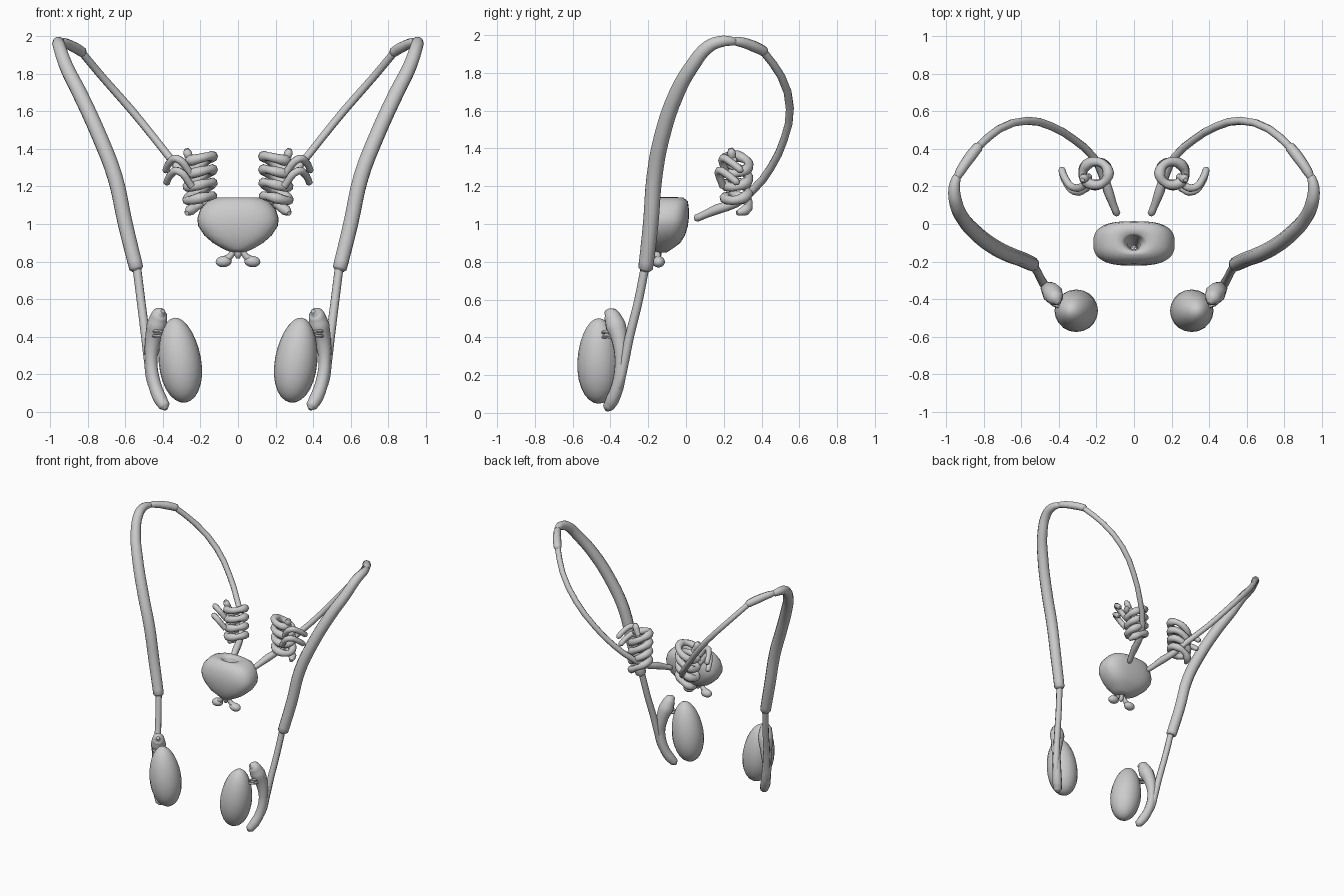
import bpy, bmesh, math
from mathutils import Vector, Matrix

if "Cube" in bpy.data.objects:
    bpy.data.objects.remove(bpy.data.objects["Cube"])

mat = bpy.data.materials.new("pale grey")
mat.diffuse_color = (0.6, 0.6, 0.6, 1)
mat.use_nodes = True
mat.node_tree.nodes["Principled BSDF"].inputs["Base Color"].default_value = mat.diffuse_color


def finish(ob, angle=50):
    ob.data.materials.clear()
    ob.data.materials.append(mat)
    bpy.ops.object.select_all(action='DESELECT')
    ob.select_set(True)
    bpy.context.view_layer.objects.active = ob
    if ob.type == 'CURVE':
        bpy.ops.object.convert(target='MESH')
    bpy.ops.object.shade_smooth_by_angle(angle=math.radians(angle))


def tube(name, pts, s=1, steps=4, sides=2):
    """Round tube through (x, y, z, radius) points, mirrored in x when s = -1."""
    cu = bpy.data.curves.new(name, 'CURVE')
    cu.dimensions = '3D'
    cu.bevel_depth = 1
    cu.bevel_resolution = sides
    cu.resolution_u = steps
    cu.use_fill_caps = True
    sp = cu.splines.new('BEZIER')
    sp.bezier_points.add(len(pts) - 1)
    for bp, (x, y, z, r) in zip(sp.bezier_points, pts):
        bp.co = (s * x, y, z)
        bp.radius = r
        bp.handle_left_type = bp.handle_right_type = 'AUTO'
    ob = bpy.data.objects.new(name, cu)
    bpy.context.collection.objects.link(ob)
    finish(ob)


def blob(name, centre, size, s=1, tilt=0, bulge=0):
    """Ellipsoid, tilted about y, with its widest level shifted by bulge."""
    bm = bmesh.new()
    bmesh.ops.create_uvsphere(bm, u_segments=20, v_segments=14, radius=1)
    for v in bm.verts:
        k = 1 - bulge * v.co.z
        v.co = Vector((v.co.x * k * size[0], v.co.y * k * size[1], v.co.z * size[2]))
    bm.transform(Matrix.Translation((s * centre[0], centre[1], centre[2]))
                 @ Matrix.Rotation(s * tilt, 4, 'Y'))
    me = bpy.data.meshes.new(name)
    bm.to_mesh(me)
    ob = bpy.data.objects.new(name, me)
    bpy.context.collection.objects.link(ob)
    finish(ob)


def central_gland():
    """Flattened gland lofted from rings, with a canal through the middle."""
    # z, half width, front y, back y
    rings = [(.86, .015, -.155, -.125), (.85, .04, -.175, -.10), (.87, .085, -.19, -.07),
             (.90, .135, -.205, -.03), (.94, .18, -.215, -.005), (.99, .212, -.222, .01),
             (1.03, .217, -.22, .015), (1.08, .20, -.212, .015), (1.12, .165, -.19, .01),
             (1.14, .115, -.165, -.015), (1.142, .07, -.15, -.05), (1.125, .05, -.14, -.06),
             (1.07, .036, -.135, -.07), (.95, .02, -.15, -.11)]
    n = 32
    bm = bmesh.new()
    loops = []
    for z, w, y0, y1 in rings:
        e = 0.72 if w > .1 else 1
        row = []
        for i in range(n):
            c, d = math.cos(math.tau * i / n), math.sin(math.tau * i / n)
            x = w * math.copysign(abs(c) ** e, c)
            y = (y0 + y1) / 2 + (y1 - y0) / 2 * math.copysign(abs(d) ** e, d)
            row.append(bm.verts.new((x, y, z)))
        loops.append(row)
    for a, b in zip(loops, loops[1:] + loops[:1]):
        for i in range(n):
            j = (i + 1) % n
            bm.faces.new((a[i], a[j], b[j], b[i]))
    bmesh.ops.recalc_face_normals(bm, faces=bm.faces)
    me = bpy.data.meshes.new("central_gland")
    bm.to_mesh(me)
    ob = bpy.data.objects.new("central_gland", me)
    bpy.context.collection.objects.link(ob)
    finish(ob, 80)


central_gland()
for s, side in ((1, "right"), (-1, "left")):
    # oval lower gland with the crescent behind it
    blob("oval_gland_" + side, (.31, -.462, .275), (.113, .113, .228), s, .13, .1)
    tube("crescent_" + side, [
        (.40, -.425, .535, .012), (.415, -.40, .52, .042), (.432, -.372, .46, .055),
        (.452, -.35, .38, .043), (.462, -.345, .27, .032), (.445, -.36, .15, .034),
        (.415, -.39, .07, .036), (.392, -.412, .03, .03), (.384, -.42, .012, .01)], s, 4, 3)
    for z in (.40, .425):
        tube("small_link_" + side, [(.40, -.44, z, .009), (.44, -.42, z + .004, .01),
                                    (.45, -.37, z, .009)], s, 3, 1)
    # lower duct
    tube("lower_duct_" + side, [
        (.41, -.395, .06, .02), (.458, -.355, .15, .024), (.477, -.325, .28, .025),
        (.492, -.30, .40, .024), (.515, -.255, .58, .023), (.54, -.215, .78, .023)], s)
    # thick sheathed cord
    tube("sheathed_cord_" + side, [
        (.539, -.216, .752, .026), (.542, -.214, .765, .039), (.60, -.187, 1.0, .041),
        (.655, -.167, 1.25, .042), (.735, -.128, 1.46, .042), (.84, -.05, 1.69, .041),
        (.915, .035, 1.84, .038), (.95, .12, 1.94, .035), (.957, .19, 1.967, .031),
        (.945, .245, 1.967, .024), (.935, .265, 1.963, .015)], s, 4, 3)
    # joining sleeve and upper duct
    tube("cord_sleeve_" + side, [
        (.945, .24, 1.968, .018), (.925, .28, 1.965, .026), (.87, .36, 1.94, .03),
        (.83, .41, 1.915, .028), (.82, .42, 1.907, .018)], s)
    tube("upper_duct_" + side, [
        (.83, .41, 1.912, .021), (.72, .505, 1.78, .021), (.57, .55, 1.61, .022),
        (.44, .52, 1.45, .021), (.32, .45, 1.30, .021), (.215, .355, 1.18, .022),
        (.165, .26, 1.11, .025), (.135, .17, 1.08, .027), (.11, .10, 1.05, .021),
        (.092, .055, 1.03, .02), (.09, .045, 1.026, .01)], s, 2)
    # coiled gland: a knobbly leaning helix
    coil = []
    for i in range(33):
        a = math.tau * i / 8
        r = .026 + .005 * math.sin(i * 2.3)
        coil.append((.205 + .068 * math.cos(a), .27 + .062 * math.sin(a),
                     1.085 + .0088 * i - .028 * math.cos(a), r * (.5 if i in (0, 32) else 1)))
    tube("coiled_gland_" + side, coil, s, 3)
    # hooked side fingers and buds
    for dz, dy, dx in ((0, 0, 0), (-.065, -.02, -.005)):
        tube("coil_finger_" + side, [
            (.25 + dx, .215 + dy, 1.265 + dz, .02), (.325 + dx, .195 + dy, 1.348 + dz, .021),
            (.365 + dx, .24 + dy, 1.325 + dz, .02), (.385 + dx, .29 + dy, 1.285 + dz, .019),
            (.388 + dx, .30 + dy, 1.277 + dz, .008)], s)
    tube("coil_bud_" + side, [(.24, .25, 1.32, .02), (.27, .24, 1.38, .024),
                              (.275, .235, 1.40, .012)], s)
    # small paired glands under the central gland
    blob("small_gland_" + side, (.076, -.145, .80), (.043, .033, .03), s, .1)
    tube("small_gland_stem_" + side, [(.075, -.145, .805, .022), (.04, -.15, .83, .017),
                                      (.018, -.152, .87, .013)], s, 3)
tube("canal_stub", [(0, -.15, .815, .008), (0, -.15, .835, .02), (0, -.15, .89, .022)])
